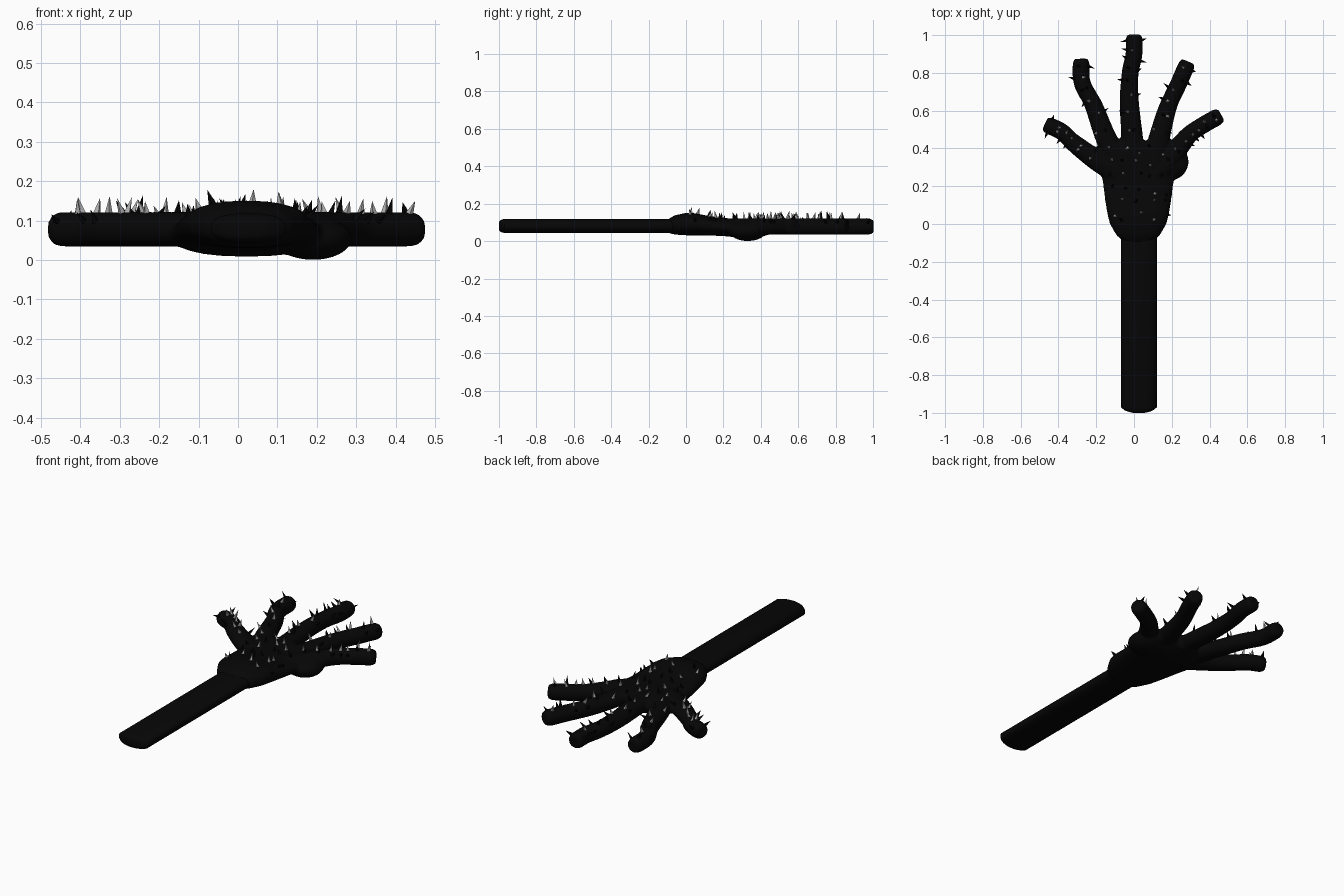
import bpy, bmesh, math, random
from mathutils import Vector
from mathutils.bvhtree import BVHTree

random.seed(4)
if "Cube" in bpy.data.objects:
    bpy.data.objects.remove(bpy.data.objects["Cube"], do_unlink=True)


def material(name, value):
    m = bpy.data.materials.new(name)
    m.use_nodes = True
    color = (value, value, value, 1)
    m.diffuse_color = color
    m.node_tree.nodes["Principled BSDF"].inputs["Base Color"].default_value = color
    return m


black = material("soot black", 0.0018)
grey = material("spike grey", 0.42)


def make_object(name, bm, mats):
    bmesh.ops.recalc_face_normals(bm, faces=bm.faces)
    mesh = bpy.data.meshes.new(name)
    bm.to_mesh(mesh)
    bm.free()
    for m in mats:
        mesh.materials.append(m)
    ob = bpy.data.objects.new(name, mesh)
    bpy.context.collection.objects.link(ob)
    return ob


def loft(bm, sections, sides=24, power=1.0):
    """Skin rings given as (centre, sideways direction, half width, half height)."""
    rings = []
    for c, side, w, h in sections:
        ring = []
        for i in range(sides):
            a = 2 * math.pi * i / sides
            u, v = math.cos(a), math.sin(a)
            u = math.copysign(abs(u) ** power, u)
            v = math.copysign(abs(v) ** power, v)
            ring.append(bm.verts.new(c + side * (w * u) + Vector((0, 0, h * v))))
        rings.append(ring)
    for a, b in zip(rings, rings[1:]):
        for i in range(sides):
            j = (i + 1) % sides
            bm.faces.new((a[i], a[j], b[j], b[i]))
    bm.faces.new(rings[0])
    bm.faces.new(rings[-1])


def smooth_path(points, steps=10):
    """Sample a soft curve through flat points."""
    p = [Vector((x, y, 0.078)) for x, y in points]
    p = [2 * p[0] - p[1]] + p + [2 * p[-1] - p[-2]]
    out = []
    for a, b, c, d in zip(p, p[1:], p[2:], p[3:]):
        for k in range(steps):
            t = k / steps
            out.append(0.5 * (2 * b + (c - a) * t + (2 * a - 5 * b + 4 * c - d) * t * t
                              + (3 * b - a - 3 * c + d) * t ** 3))
    return out + [p[-2]]


# Palm: y, half width, top, bottom
PALM = [
    (-0.1, 0.07, 0.115, 0.045), (-0.06, 0.115, 0.138, 0.035), (0.0, 0.15, 0.151, 0.031),
    (0.05, 0.163, 0.149, 0.03), (0.12, 0.175, 0.135, 0.03), (0.2, 0.185, 0.123, 0.027),
    (0.27, 0.195, 0.121, 0.02), (0.33, 0.195, 0.12, 0.008), (0.38, 0.16, 0.12, 0.014),
    (0.44, 0.12, 0.114, 0.034),
]
FINGERS = [
    [(-0.08, 0.27), (-0.2, 0.34), (-0.32, 0.43), (-0.385, 0.49), (-0.472, 0.53)],
    [(-0.07, 0.3), (-0.15, 0.46), (-0.215, 0.63), (-0.275, 0.75), (-0.28, 0.875)],
    [(0.0, 0.3), (-0.01, 0.46), (-0.025, 0.65), (-0.02, 0.8), (0.0, 0.9), (0.0, 1.003)],
    [(0.1, 0.3), (0.135, 0.46), (0.18, 0.62), (0.235, 0.74), (0.287, 0.86)],
    [(0.12, 0.26), (0.21, 0.37), (0.29, 0.47), (0.36, 0.52), (0.462, 0.578)],
]
X = Vector((1, 0, 0))
bm = bmesh.new()
loft(bm, [(Vector((0.022, y, (t + b) / 2)), X, w, (t - b) / 2) for y, w, t, b in PALM],
     power=0.85)

# Pad under the thumb root
pad = []
for k in range(1, 12):
    a = math.pi * k / 12
    pad.append((Vector((0.19, 0.33 - 0.1 * math.cos(a), 0.055)), X,
                0.1 * math.sin(a), 0.055 * math.sin(a)))
loft(bm, pad)

# Fingers with blunt rounded tips
finger_frames = []
for points in FINGERS:
    path = smooth_path(points)
    frames, sections = [], []
    for i, c in enumerate(path):
        tangent = (path[min(i + 1, len(path) - 1)] - path[max(i - 1, 0)]).normalized()
        side = Vector((tangent.y, -tangent.x, 0))
        left = (path[-1] - c).length
        tip = math.sqrt(1 - 0.45 * max(0, 1 - left / 0.03) ** 2)
        root = 0.02 * max(0, 1 - i / len(path) * 1.8)
        sections.append((c, side, (0.045 + root) * tip, 0.044 * tip))
        frames.append((c, side))
    loft(bm, sections)
    finger_frames.append(frames)

# Fuse palm and fingers into one soft skin
hand = make_object("hand", bm, [black])
fuse = hand.modifiers.new("fuse", "REMESH")
fuse.mode = "VOXEL"
fuse.voxel_size = 0.008
fuse.use_smooth_shade = True
soften = hand.modifiers.new("soften", "SMOOTH")
soften.factor = 0.5
soften.iterations = 5

# Flat handle with rounded far end
bm = bmesh.new()
sections = []
for y, w, h in [(-1, 0.03, 0.022), (-0.993, 0.06, 0.03), (-0.985, 0.078, 0.034),
                (-0.97, 0.095, 0.038), (0.05, 0.095, 0.038)]:
    sections.append((Vector((0.026, y, 0.081)), X, w, h))
loft(bm, sections, sides=32, power=0.8)
handle = make_object("handle", bm, [black])
bpy.context.view_layer.objects.active = handle
handle.select_set(True)
bpy.ops.object.shade_smooth_by_angle(angle=math.radians(40))

# Thorns planted on the upper skin
bpy.context.view_layer.update()
skin = BVHTree.FromObject(hand, bpy.context.evaluated_depsgraph_get())
bm = bmesh.new()


def thorn(x, y, length):
    spot, normal, _, _ = skin.ray_cast(Vector((x, y, 1)), Vector((0, 0, -1)))
    if spot is None:
        return
    lean = Vector((random.uniform(-0.35, 0.35), random.uniform(-0.35, 0.35), 0.1))
    axis = (normal + lean).normalized()
    u = axis.orthogonal().normalized()
    v = axis.cross(u)
    base = []
    turn = random.uniform(0, math.pi)
    for i in range(4):
        a = turn + i * math.pi / 2
        base.append(bm.verts.new(spot - axis * 0.006
                                 + (u * math.cos(a) + v * math.sin(a)) * 0.011))
    top = bm.verts.new(spot + axis * length)
    faces = [bm.faces.new((base[i], base[(i + 1) % 4], top)) for i in range(4)]
    faces.append(bm.faces.new(base))
    pale = normal.z > 0.75 and random.random() < 0.65
    for f in faces:
        f.material_index = int(pale)


for frames in finger_frames:
    for k in range(12, len(frames) - 1, 5):
        c, side = frames[k]
        for offset in random.sample((-0.038, -0.012, 0.012, 0.038), 2):
            p = c + side * offset
            thorn(p.x, p.y, random.uniform(0.03, 0.045))
for row in range(6):
    for col in range(5):
        if random.random() < 0.8:
            y = 0.04 + row * 0.07 + random.uniform(-0.025, 0.025)
            x = 0.022 + (col - 2) * 0.07 + random.uniform(-0.02, 0.02)
            thorn(x, y, random.uniform(0.024, 0.04))
make_object("thorns", bm, [black, grey])
